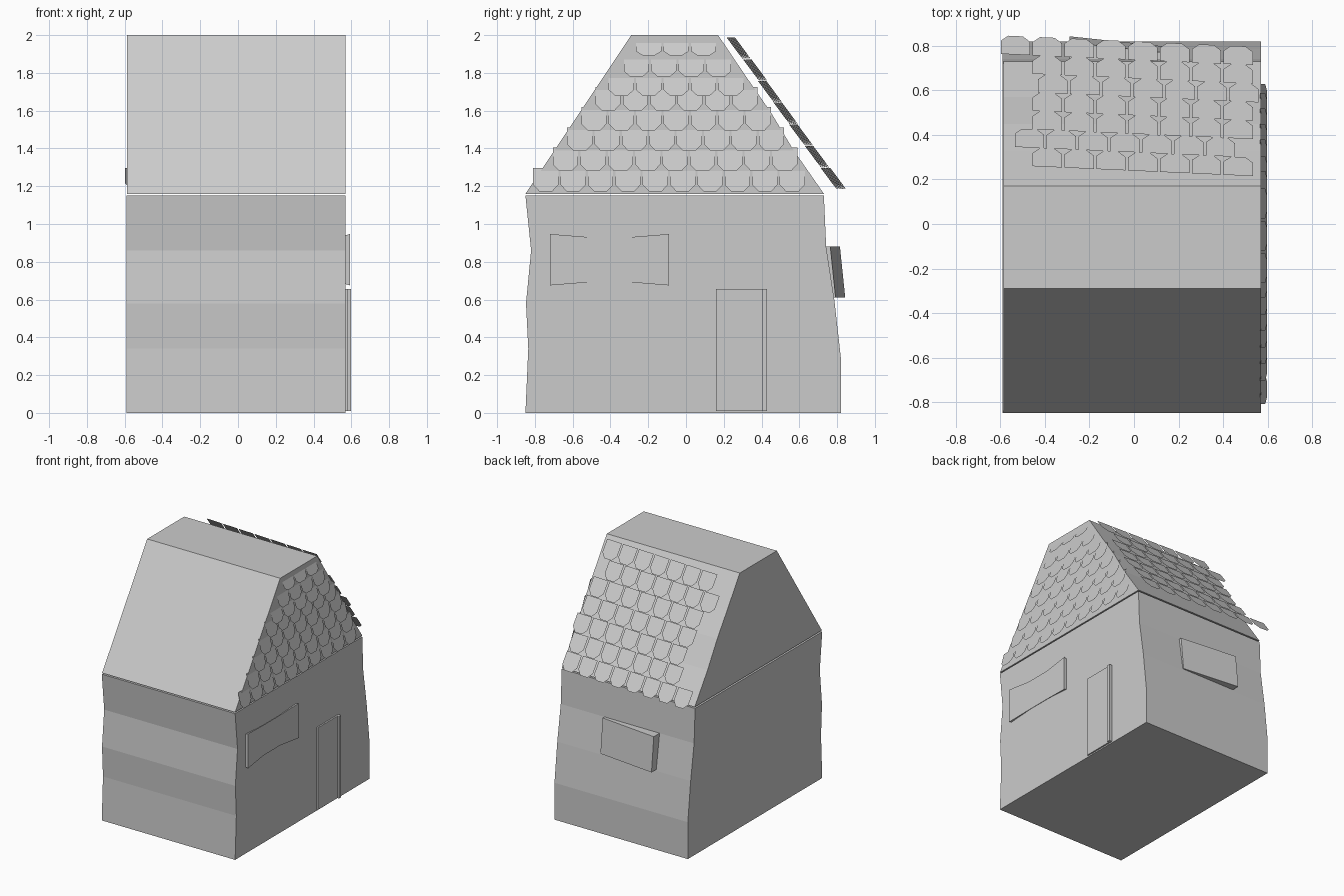
import bpy
from mathutils import Vector

if "Cube" in bpy.data.objects:
    bpy.data.objects.remove(bpy.data.objects["Cube"])


def make(name, verts, faces):
    me = bpy.data.meshes.new(name)
    me.from_pydata([tuple(v) for v in verts], [], faces)
    me.update()
    ob = bpy.data.objects.new(name, me)
    bpy.context.collection.objects.link(ob)
    return ob


def prism(name, near, far):
    # closed solid between two matching loops (near loop is counter-clockwise seen from far side)
    n = len(near)
    sides = [(i, (i + 1) % n, n + (i + 1) % n, n + i) for i in range(n)]
    return make(name, near + far, [tuple(reversed(range(n))), tuple(range(n, 2 * n))] + sides)


def along_x(name, profile, x0, x1):
    return prism(name, [(x0, y, z) for y, z in profile], [(x1, y, z) for y, z in profile])


X0, X1 = -0.59, 0.57

# wavy walls
along_x("walls", [(-.85, 0), (.82, 0), (.82, .29), (.785, .6), (.742, .88), (.73, 1.15),
                  (-.85, 1.15), (-.82, .86), (-.847, .58), (-.835, .34)], X0, X1)

# flat-topped roof
along_x("roof", [(-.85, 1.16), (.73, 1.16), (.57, 1.39), (.45, 1.59), (.325, 1.77),
                 (.17, 2.0), (-.29, 2.0)], X0 + .003, X1)

# shingle outline: u across, v up, with clipped lower corners
TILE = [(.04, .28), (.27, 0), (.73, 0), (.96, .28), (.96, 1), (.04, 1)]


def shingles(name, tiles):
    # tiles: list of (lower-left corner, across vector, up vector)
    verts, faces = [], []
    for o, a, b in tiles:
        s = len(verts)
        verts += [o + a * u + b * v for u, v in TILE]
        faces.append(tuple(range(s, s + 6)))
    return make(name, verts, faces)


# gable shingles on the right side, each row one tile shorter
starts = [-.815, -.71, -.635, -.56, -.485, -.415, -.335, -.27]
bottoms = [1.172, 1.28, 1.387, 1.495, 1.60, 1.68, 1.78, 1.893]
tiles = []
for k, (y, z) in enumerate(zip(starts, bottoms)):
    h = .125 if k < 5 else .105 if k < 7 else .075
    for i in range(10 - k):
        tiles.append((Vector((.598, y + .145 * i, z)), Vector((0, .145, 0)), Vector((-.032, 0, h))))
shingles("gable_shingles", tiles)

# back shingles, hanging slightly off the slope and turned a little
tiles = []
for k in range(7):
    right = (.54, .46, .54, .54, .565, .54, .54)[k]
    count = (7, 7, 7, 7, 7, 7, 8)[k]
    for i in range(count):
        x = right - .143 * i
        y = .215 + .083 * (k + 1) + .045 * (.54 - x)
        tiles.append((Vector((x, y, 1.99 - .115 * (k + 1))),
                      Vector((-.143, .0064, 0)), Vector((0, -.083, .112))))
shingles("back_shingles", tiles)

# right window: face hollowed towards the middle
outer = [(-.72, .592, .675), (-.51, .577, .692), (-.30, .577, .692), (-.09, .592, .675)]
ring = [(x, y, z) for y, x, z in outer] + [(x, y, 1.622 - z) for y, x, z in reversed(outer)]
back = [(.56, y, .81 + (z - .81) * .93) for x, y, z in ring]
prism("side_window", back, ring)

# door panel with a raised edge strip
along_x("door", [(.16, .01), (.405, .01), (.405, .655), (.16, .655)], .56, .582)
along_x("door_edge", [(.405, .01), (.43, .01), (.43, .655), (.405, .655)], .56, .597)

# back window: wedge, standing out more at the left end
xl, xr = -.29, .19
prism("back_window",
      [(xr, .77, .61), (xl, .77, .61), (xl, .73, .88), (xr, .73, .88)],
      [(xr, .792, .61), (xl, .843, .61), (xl, .815, .88), (xr, .764, .88)])
